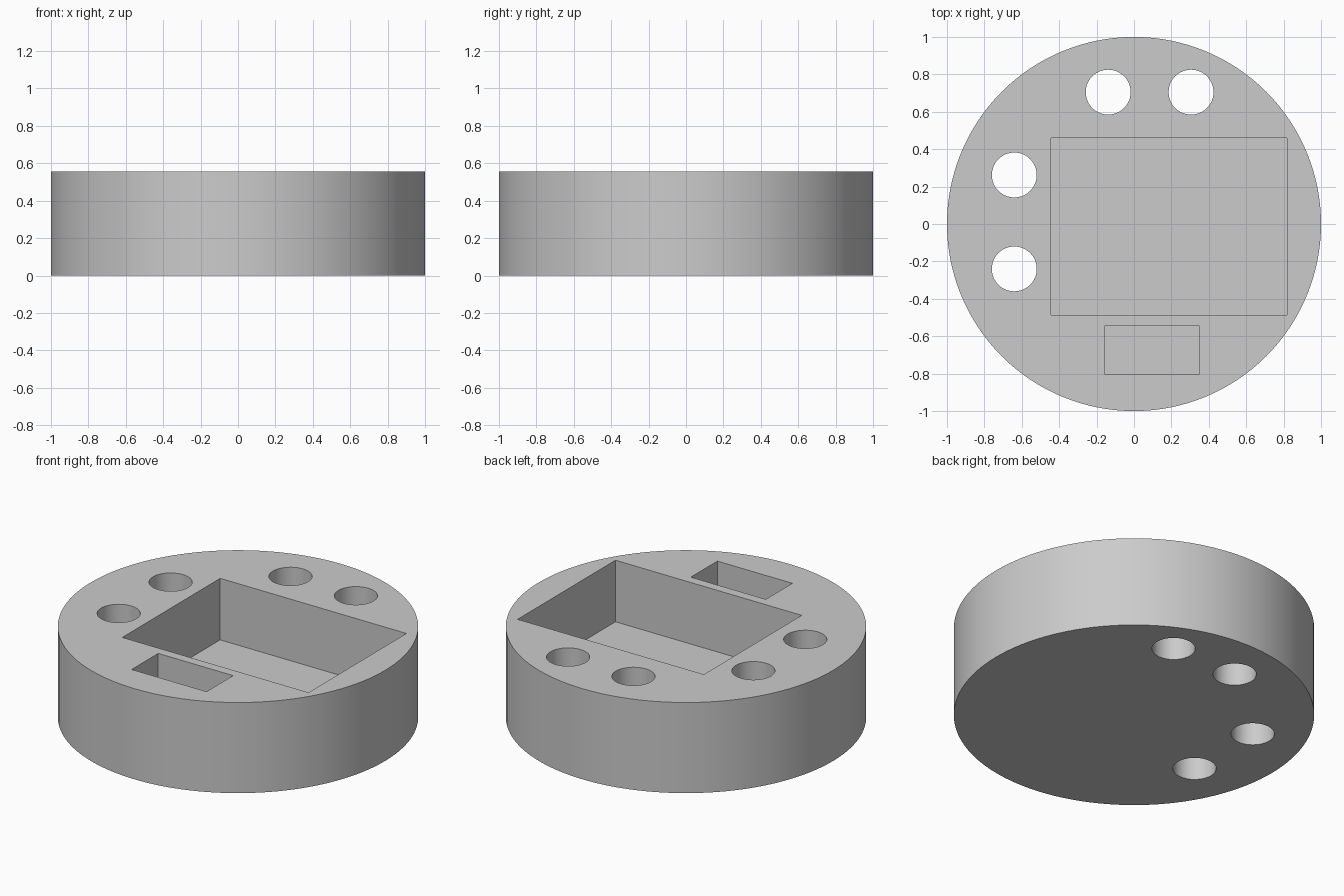
import bpy
import math

if "Cube" in bpy.data.objects:
    bpy.data.objects.remove(bpy.data.objects["Cube"], do_unlink=True)

HEIGHT = 0.555
POCKET_FLOOR = 0.178

grey = bpy.data.materials.new("plain_grey")
grey.use_nodes = True
grey.diffuse_color = (0.6, 0.6, 0.6, 1)
grey.node_tree.nodes["Principled BSDF"].inputs["Base Color"].default_value = (0.6, 0.6, 0.6, 1)


def cylinder(name, x, y, radius, z0, z1, sides):
    bpy.ops.mesh.primitive_cylinder_add(vertices=sides, radius=radius, depth=z1 - z0,
                                        location=(x, y, (z0 + z1) / 2))
    obj = bpy.context.object
    obj.name = name
    obj.data.materials.append(grey)
    return obj


def box(name, x0, x1, y0, y1, z0, z1):
    bpy.ops.mesh.primitive_cube_add(size=1, location=((x0 + x1) / 2, (y0 + y1) / 2, (z0 + z1) / 2))
    obj = bpy.context.object
    obj.name = name
    obj.scale = (x1 - x0, y1 - y0, z1 - z0)
    bpy.ops.object.transform_apply(location=False, rotation=False, scale=True)
    obj.data.materials.append(grey)
    return obj


# Round housing
housing = cylinder("round_housing", 0, 0, 1, 0, HEIGHT, 128)

# Large and small blind pockets, open at the top
cutters = [
    box("large_pocket_cutter", -0.443, 0.819, -0.487, 0.46, POCKET_FLOOR, HEIGHT + 0.1),
    box("small_pocket_cutter", -0.159, 0.349, -0.802, -0.545, POCKET_FLOOR, HEIGHT + 0.1),
]

# Four through holes
for x, y in [(-0.138, 0.705), (0.305, 0.705), (-0.64, 0.262), (-0.64, -0.24)]:
    cutters.append(cylinder("hole_cutter", x, y, 0.12, -0.1, HEIGHT + 0.1, 48))

# Cut everything out of the housing
bpy.ops.object.select_all(action="DESELECT")
housing.select_set(True)
bpy.context.view_layer.objects.active = housing
for cutter in cutters:
    cutter.hide_render = True
    cut = housing.modifiers.new(cutter.name, "BOOLEAN")
    cut.operation = "DIFFERENCE"
    cut.solver = "EXACT"
    cut.object = cutter
    bpy.ops.object.modifier_apply(modifier=cut.name)
for cutter in cutters:
    bpy.data.objects.remove(cutter, do_unlink=True)

# Smooth round walls, sharp rims
bpy.ops.object.shade_smooth_by_angle(angle=math.radians(30))
